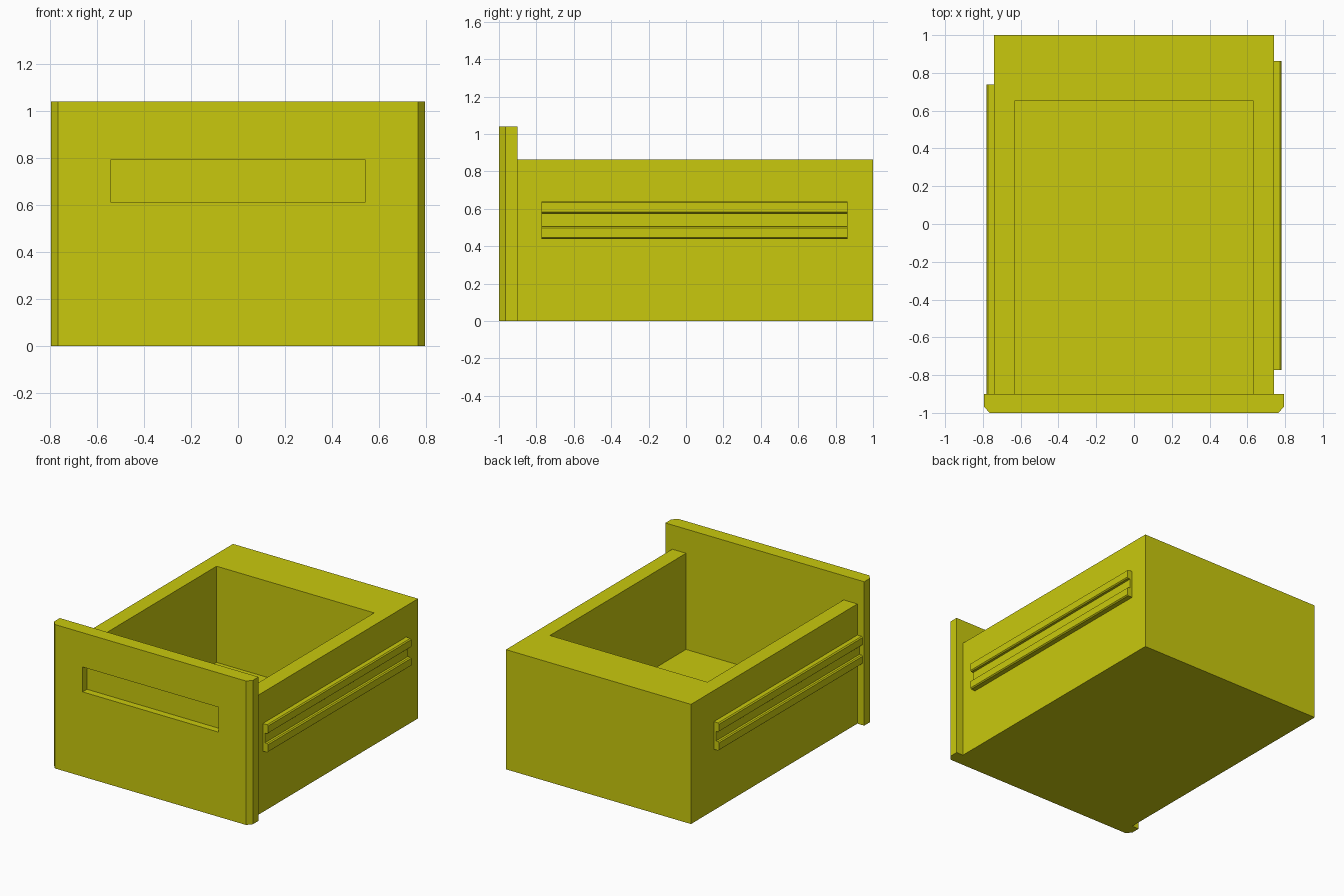
import bpy, bmesh

if "Cube" in bpy.data.objects:
    bpy.data.objects.remove(bpy.data.objects["Cube"])

yellow = bpy.data.materials.new("drawer yellow")
yellow.diffuse_color = (0.584, 0.584, 0.004, 1)
yellow.use_nodes = True
yellow.node_tree.nodes["Principled BSDF"].inputs["Base Color"].default_value = yellow.diffuse_color


def prism(name, outline, to3d, a, b):
    """Extrude a 2D outline between a and b; to3d maps (u, v, t) to x, y, z."""
    bm = bmesh.new()
    ends = [[bm.verts.new(to3d(u, v, t)) for u, v in outline] for t in (a, b)]
    bm.faces.new(ends[0])
    bm.faces.new(ends[1])
    n = len(outline)
    for i in range(n):
        j = (i + 1) % n
        bm.faces.new((ends[0][i], ends[0][j], ends[1][j], ends[1][i]))
    bmesh.ops.recalc_face_normals(bm, faces=bm.faces)
    me = bpy.data.meshes.new(name)
    bm.to_mesh(me)
    bm.free()
    me.materials.append(yellow)
    ob = bpy.data.objects.new(name, me)
    bpy.context.collection.objects.link(ob)
    return ob


def upright(u, v, t):
    return (u, v, t)


def box(name, x0, x1, y0, y1, z0, z1):
    return prism(name, [(x0, y0), (x1, y0), (x1, y1), (x0, y1)], upright, z0, z1)


def cut(ob, cutter):
    """Subtract the cutter, then remove it."""
    mod = ob.modifiers.new("cut", 'BOOLEAN')
    mod.operation = 'DIFFERENCE'
    mod.solver = 'EXACT'
    mod.object = cutter
    bpy.context.view_layer.objects.active = ob
    bpy.ops.object.modifier_apply(modifier=mod.name)
    bpy.data.objects.remove(cutter)


# Drawer body, hollow and open towards the front panel
body = box("drawer_body", -0.74, 0.74, -0.90, 1.0, 0, 0.865)
cut(body, box("cavity_cutter", -0.63, 0.63, -1.1, 0.655, 0.17, 1.2))

# Front panel with chamfered vertical corners and a recessed grip
panel_outline = [(-0.795, -0.90), (-0.795, -0.965), (-0.765, -1.0),
                 (0.765, -1.0), (0.795, -0.965), (0.795, -0.90)]
panel = prism("front_panel", panel_outline, upright, 0, 1.04)
cut(panel, box("grip_cutter", -0.543, 0.543, -1.2, -0.95, 0.612, 0.792))

# Side rails: C-shaped channel with small chamfers on the lips
wall, web, edge, tip = 0.74, 0.757, 0.774, 0.782
rail_outline = [(wall, 0.44), (edge, 0.44), (tip, 0.447), (tip, 0.498),
                (edge, 0.505), (web, 0.505), (web, 0.575), (edge, 0.575),
                (tip, 0.582), (tip, 0.633), (edge, 0.64), (wall, 0.64)]
for name, side, y0, y1 in (("right_rail", 1, -0.773, 0.863),
                           ("left_rail", -1, -0.90, 0.738)):
    prism(name, rail_outline, lambda u, v, t, s=side: (s * u, t, v), y0, y1)
